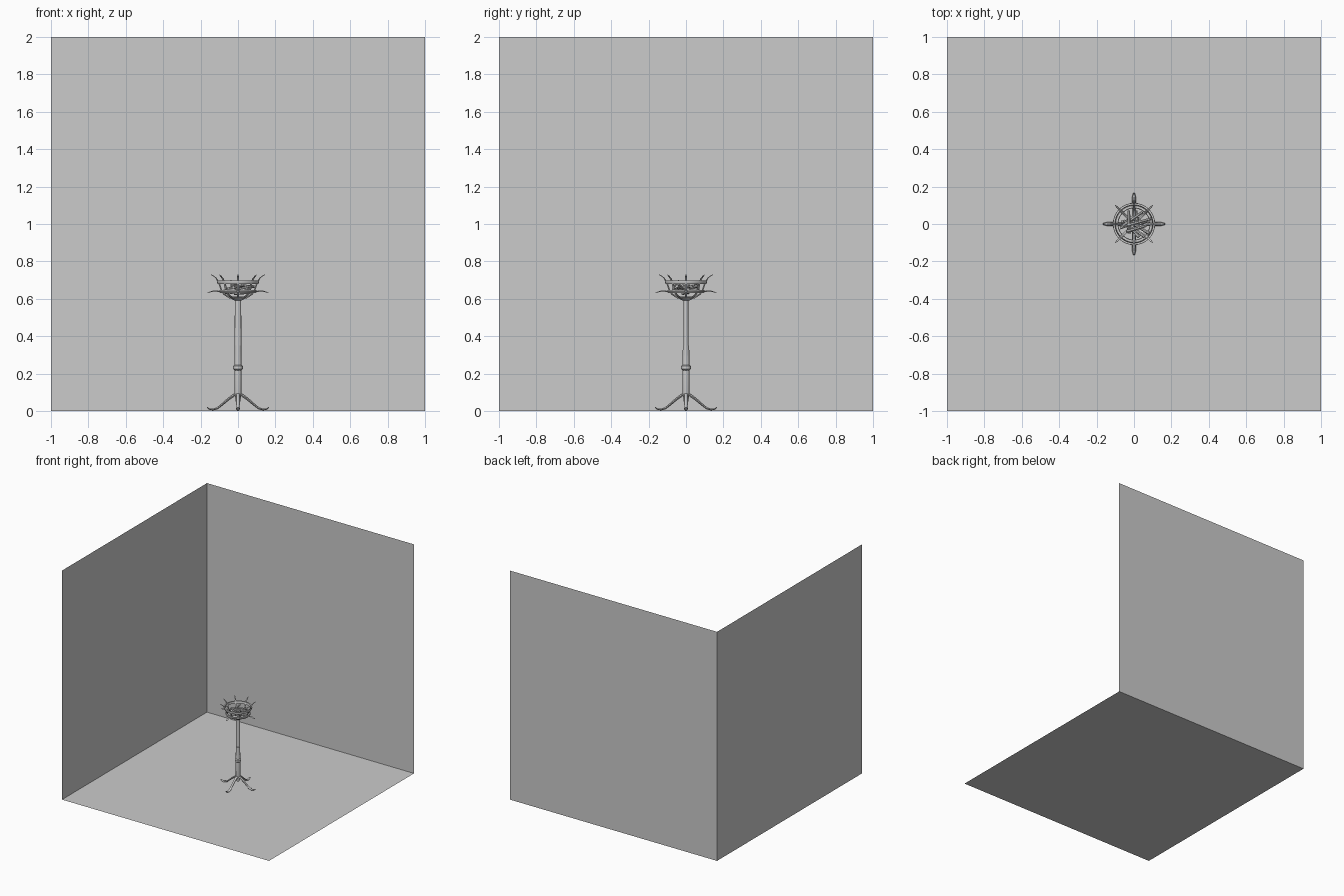
import bpy, bmesh, math, random
from mathutils import Vector, Matrix

if "Cube" in bpy.data.objects:
    bpy.data.objects.remove(bpy.data.objects["Cube"])

random.seed(4)


def finish(name, bm, smooth=True):
    bmesh.ops.recalc_face_normals(bm, faces=bm.faces)
    me = bpy.data.meshes.new(name)
    bm.to_mesh(me)
    bm.free()
    ob = bpy.data.objects.new(name, me)
    bpy.context.collection.objects.link(ob)
    if smooth:
        bpy.ops.object.select_all(action='DESELECT')
        ob.select_set(True)
        bpy.context.view_layer.objects.active = ob
        bpy.ops.object.shade_smooth_by_angle(angle=math.radians(40))
    return ob


def lathe(name, profile, sides=16, closed=False, scale_y=1.0):
    """Spin (r, z) points around z; closed joins last ring to first."""
    bm = bmesh.new()
    rings = [[bm.verts.new((r * math.cos(a), r * math.sin(a) * scale_y, z))
              for a in (math.tau * i / sides for i in range(sides))]
             for r, z in profile]
    pairs = list(zip(rings, rings[1:]))
    if closed:
        pairs.append((rings[-1], rings[0]))
    for a, b in pairs:
        for i in range(sides):
            j = (i + 1) % sides
            bm.faces.new((a[i], a[j], b[j], b[i]))
    if not closed:
        bm.faces.new(rings[0])
        bm.faces.new(rings[-1])
    return finish(name, bm)


def bar(name, path, angle, sides=8):
    """Sweep an oval along (r, z, width, thickness) points, turned about z."""
    bm = bmesh.new()
    rot = Matrix.Rotation(angle, 3, 'Z')
    rings = []
    for k, (r, z, w, t) in enumerate(path):
        p, q = path[max(k - 1, 0)], path[min(k + 1, len(path) - 1)]
        d = Vector((q[0] - p[0], 0, q[1] - p[1])).normalized()
        n = Vector((-d.z, 0, d.x))
        ring = []
        for i in range(sides):
            a = math.tau * i / sides
            co = Vector((r, 0, z)) + n * (t / 2 * math.cos(a)) + Vector((0, w / 2 * math.sin(a), 0))
            ring.append(bm.verts.new(rot @ co))
        rings.append(ring)
    for a, b in zip(rings, rings[1:]):
        for i in range(sides):
            j = (i + 1) % sides
            bm.faces.new((a[i], a[j], b[j], b[i]))
    bm.faces.new(rings[0])
    bm.faces.new(rings[-1])
    return finish(name, bm)


# Room: floor, back wall and left wall
def panel(name, corners):
    bm = bmesh.new()
    bm.faces.new([bm.verts.new(c) for c in corners])
    me = bpy.data.meshes.new(name)
    bm.to_mesh(me)
    bm.free()
    bpy.context.collection.objects.link(bpy.data.objects.new(name, me))


panel("floor", [(-1, -1, 0), (1, -1, 0), (1, 1, 0), (-1, 1, 0)])
panel("back_wall", [(-1, 1, 0), (1, 1, 0), (1, 1, 2), (-1, 1, 2)])
panel("left_wall", [(-1, -1, 0), (-1, 1, 0), (-1, 1, 2), (-1, -1, 2)])

# Pole: slim shaft, thicker grip and collar
lathe("upper_pole", [(.019, .23), (.018, .36), (.017, .60)], 12, scale_y=.75)
lathe("lower_pole", [(.012, .05), (.018, .085), (.019, .23), (.017, .35)], 12)
lathe("collar", [(.019, .218), (.026, .224), (.026, .24), (.019, .246)], 16)
lathe("bowl_socket", [(.018, .59), (.032, .598), (.045, .608), (.03, .612)], 16)

# Curved feet, ribs and outward spikes
leg = [(.004, .095, .018, .012), (.022, .085, .024, .015), (.05, .065, .022, .014),
       (.085, .035, .02, .012), (.11, .015, .02, .011), (.135, .008, .02, .01),
       (.153, .011, .018, .008), (.165, .02, .008, .004)]
rib = [(.012, .600, .014, .008), (.045, .606, .015, .008), (.075, .625, .015, .008),
       (.09, .65, .014, .008), (.102, .685, .014, .008), (.115, .708, .012, .006),
       (.13, .722, .009, .005), (.145, .73, .003, .002)]
spike = [(.09, .637, .014, .007), (.115, .642, .015, .006), (.132, .642, .018, .005),
         (.147, .637, .014, .004), (.163, .635, .003, .002)]
for i in range(4):
    a = i * math.pi / 2
    bar(f"foot_{i + 1}", leg, a)
    bar(f"bowl_spike_{i + 1}", spike, a)
for i in range(8):
    bar(f"bowl_rib_{i + 1}", rib, i * math.pi / 4, 6)

# Bowl hoops
lathe("lower_hoop", [(.084, .63), (.096, .63), (.1, .638), (.098, .646), (.086, .646)], 32, True)
lathe("upper_hoop", [(.1, .68), (.109, .68), (.113, .69), (.112, .699), (.102, .699)], 32, True)

# Firewood heaped in the bowl
for i in range(11):
    a = i * 2.4
    length = random.uniform(.09, .14)
    bm = bmesh.new()
    bmesh.ops.create_cone(bm, cap_ends=True, segments=7, radius1=.009, radius2=.007, depth=length)
    m = (Matrix.Translation((.028 * math.cos(a), .028 * math.sin(a), .632 + .0045 * i))
         @ Matrix.Rotation(random.uniform(0, math.pi), 4, 'Z')
         @ Matrix.Rotation(math.pi / 2 + random.uniform(-.3, .3), 4, 'Y'))
    bmesh.ops.transform(bm, matrix=m, verts=bm.verts)
    finish(f"log_{i + 1}", bm)
